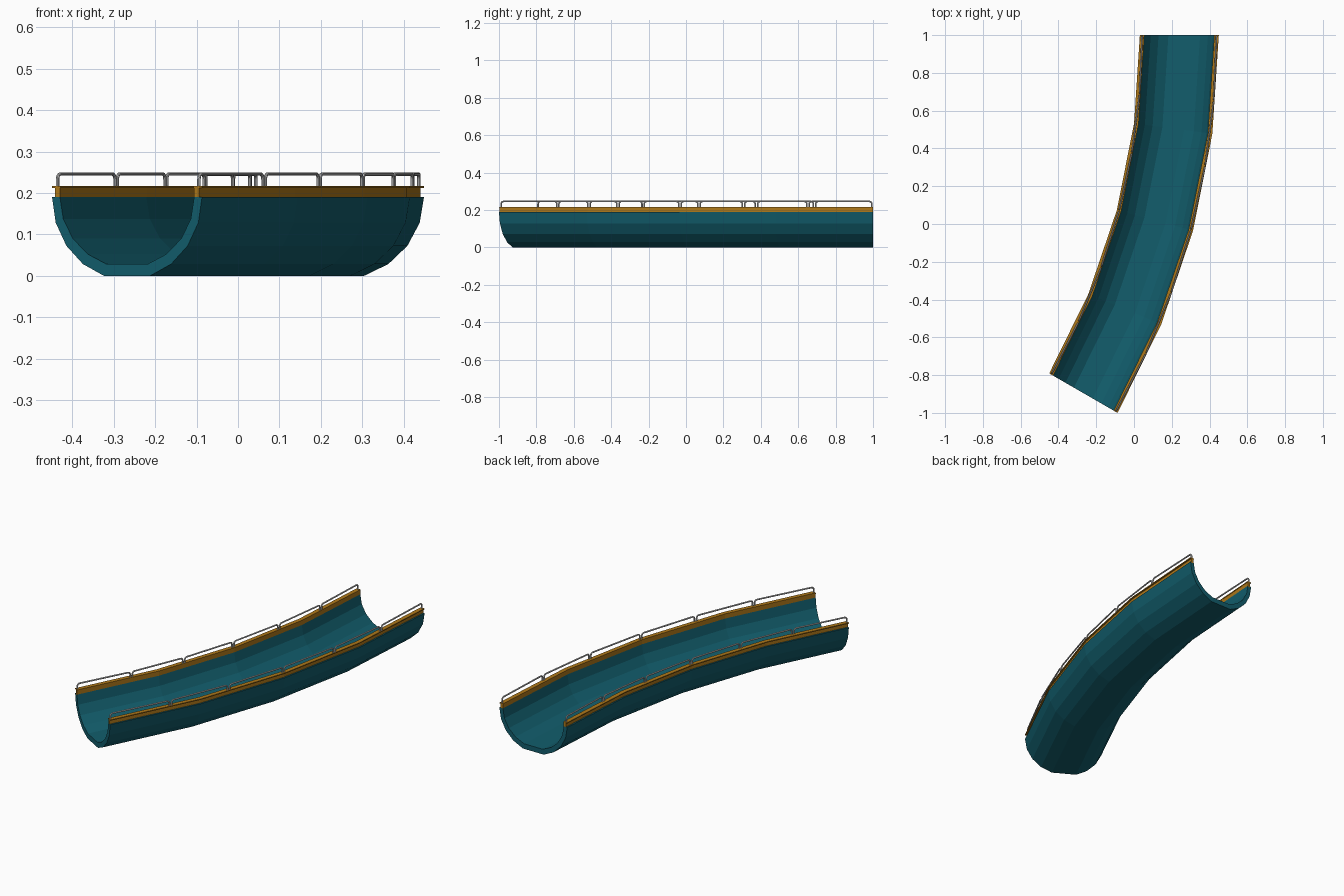
import bpy, bmesh
from math import sin, cos, radians, pi

if "Cube" in bpy.data.objects:
    bpy.data.objects.remove(bpy.data.objects["Cube"])

R, CX, CY = 3.791, -3.551, 1.0      # bend radius and bend centre
BEND, SEGS, PANELS = 30, 4, 6


def place(deg, u, z):
    """Point on the bend: angle along it, offset u across it, height z."""
    a = radians(deg)
    return (CX + (R + u) * cos(a), CY - (R + u) * sin(a), z)


def material(name, color):
    m = bpy.data.materials.new(name)
    m.diffuse_color = (*color, 1)
    m.use_nodes = True
    m.node_tree.nodes["Principled BSDF"].inputs["Base Color"].default_value = m.diffuse_color
    return m


def finish(bm, name, mat=None):
    bmesh.ops.recalc_face_normals(bm, faces=bm.faces)
    me = bpy.data.meshes.new(name)
    bm.to_mesh(me)
    bm.free()
    ob = bpy.data.objects.new(name, me)
    bpy.context.collection.objects.link(ob)
    if mat:
        me.materials.append(mat)
    return ob


def sweep(name, profile, mat):
    """Sweep a closed (u, z) profile round the bend."""
    bm = bmesh.new()
    rings = [[bm.verts.new(place(BEND * i / SEGS, u, z)) for u, z in profile]
             for i in range(SEGS + 1)]
    n = len(profile)
    for r0, r1 in zip(rings, rings[1:]):
        for k in range(n):
            bm.faces.new((r0[k], r0[(k + 1) % n], r1[(k + 1) % n], r1[k]))
    bm.faces.new(rings[0])
    bm.faces.new(rings[-1])
    return finish(bm, name, mat)


teal = material("teal", (0.006, 0.11, 0.15))
orange = material("orange", (0.43, 0.19, 0.01))

# Half-pipe trough with a flattened bottom
angles = [-90, -72, -54, -36, -18, 18, 36, 54, 72, 90]
outer = [(0.209 * sin(radians(a)), max(0, 0.19 - 0.2 * cos(radians(a)))) for a in angles]
inner = [(0.187 * sin(radians(a)), 0.19 - 0.17 * cos(radians(a))) for a in angles]
sweep("trough", outer + inner[::-1], teal)

# Rim strips with a thin overhanging cap
rim = [(0.187, 0.185), (0.201, 0.185), (0.201, 0.212), (0.209, 0.212),
       (0.209, 0.217), (0.185, 0.217), (0.185, 0.212), (0.187, 0.212)]
for side, label in ((1, "outer"), (-1, "inner")):
    sweep(label + "_rim", [(side * u, z) for u, z in rim], orange)

# Guard rails: one rounded hoop per panel
TUBE, TOP, CORNER, GAP = 0.0042, 0.2455, 0.013, 0.0065
for side, label in ((1, "outer"), (-1, "inner")):
    cu = bpy.data.curves.new(label + "_guard_rail", "CURVE")
    cu.dimensions = "3D"
    cu.bevel_depth = TUBE
    cu.bevel_resolution = 2
    cu.use_fill_caps = True
    u = side * 0.197
    for p in range(PANELS):
        step = BEND / PANELS
        a = place(p * step, u, 0)
        b = place((p + 1) * step, u, 0)
        length = ((a[0] - b[0]) ** 2 + (a[1] - b[1]) ** 2) ** 0.5
        half = [(GAP, 0.213)]
        for k in range(5):
            t = k / 4 * pi / 2
            half.append((GAP + CORNER * (1 - cos(t)), TOP - CORNER * (1 - sin(t))))
        path = half + [(length - s, z) for s, z in reversed(half)]
        sp = cu.splines.new("POLY")
        sp.points.add(len(path) - 1)
        for pt, (s, z) in zip(sp.points, path):
            f = s / length
            pt.co = (a[0] + (b[0] - a[0]) * f, a[1] + (b[1] - a[1]) * f, z, 1)
    ob = bpy.data.objects.new(label + "_guard_rail", cu)
    bpy.context.collection.objects.link(ob)
    # Turn the tubes into smooth-shaded mesh
    bpy.ops.object.select_all(action="DESELECT")
    ob.select_set(True)
    bpy.context.view_layer.objects.active = ob
    bpy.ops.object.convert(target="MESH")
    bpy.ops.object.shade_smooth_by_angle()
